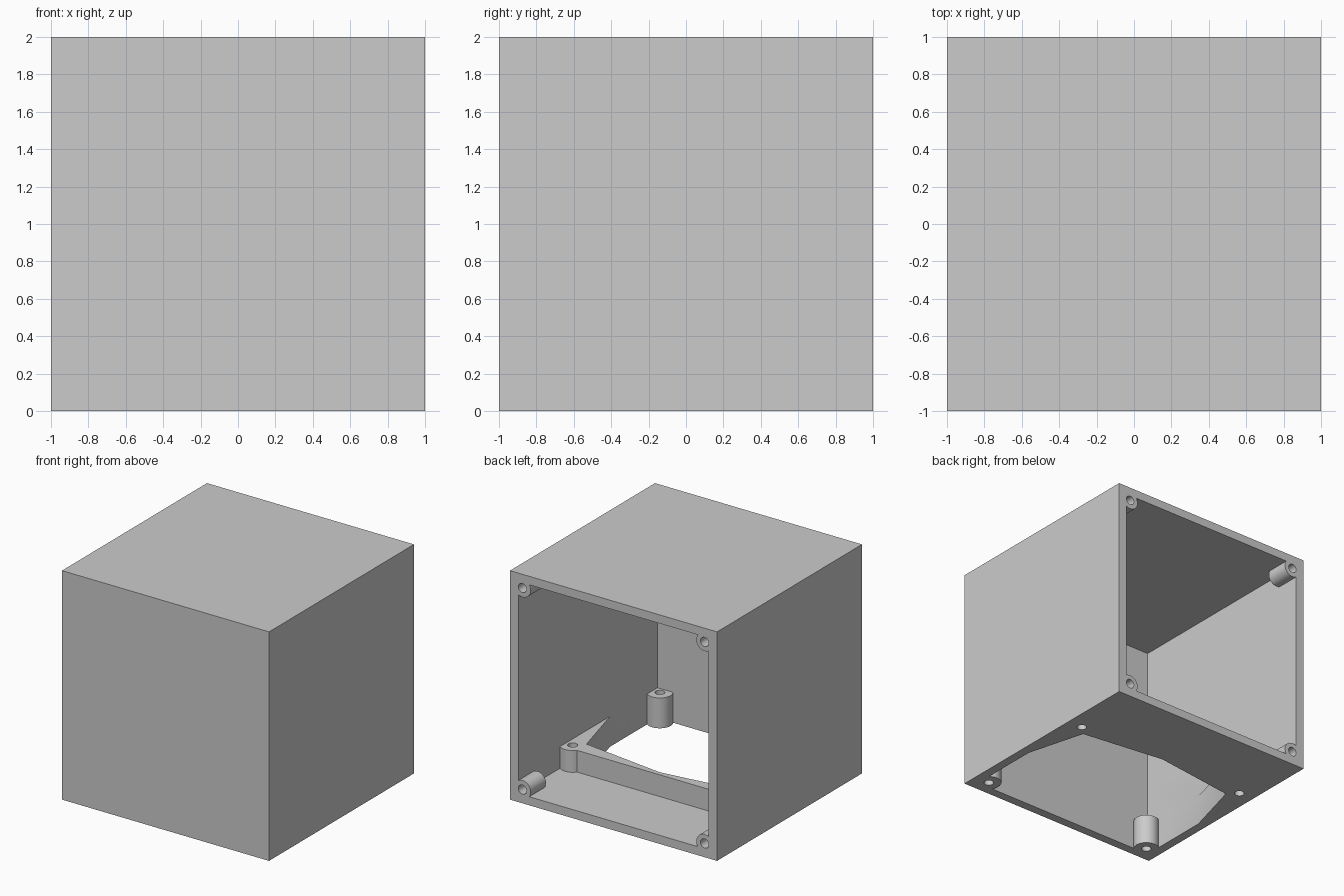
import bpy
from math import radians

if "Cube" in bpy.data.objects:
    bpy.data.objects.remove(bpy.data.objects["Cube"], do_unlink=True)

# One plain grey for the whole housing
grey = bpy.data.materials.new("plain_grey")
grey.use_nodes = True
colour = (0.6, 0.6, 0.6, 1)
grey.diffuse_color = colour
grey.node_tree.nodes["Principled BSDF"].inputs["Base Color"].default_value = colour

INNER = 0.92            # inner face of the side and front walls
FLOOR, ROOF = 0.075, 1.925
LEDGE = 0.265           # top of the raised ledge and its posts


def block(name, low, high):
    """Box between two corners."""
    centre = [(a + b) / 2 for a, b in zip(low, high)]
    bpy.ops.mesh.primitive_cube_add(size=1, location=centre)
    ob = bpy.context.object
    ob.name = name
    ob.scale = [b - a for a, b in zip(low, high)]
    bpy.ops.object.transform_apply(location=True, rotation=True, scale=True)
    ob.data.materials.append(grey)
    return ob


def rod(name, radius, start, length, along_y=False):
    """Cylinder rising along z, or running along -y."""
    x, y, z = start
    centre = (x, y - length / 2, z) if along_y else (x, y, z + length / 2)
    turn = (radians(90), 0, 0) if along_y else (0, 0, 0)
    bpy.ops.mesh.primitive_cylinder_add(vertices=32, radius=radius, depth=length,
                                        location=centre, rotation=turn)
    ob = bpy.context.object
    ob.name = name
    bpy.ops.object.transform_apply(location=True, rotation=True, scale=True)
    ob.data.materials.append(grey)
    return ob


def prism(name, outline, low, high):
    """Upright prism over a flat outline."""
    n = len(outline)
    verts = [(x, y, z) for z in (low, high) for x, y in outline]
    sides = [(i, (i + 1) % n, n + (i + 1) % n, n + i) for i in range(n)]
    mesh = bpy.data.meshes.new(name)
    mesh.from_pydata(verts, [], sides + [tuple(reversed(range(n))), tuple(range(n, 2 * n))])
    ob = bpy.data.objects.new(name, mesh)
    bpy.context.collection.objects.link(ob)
    mesh.materials.append(grey)
    return ob


def combine(target, tool, operation):
    """Apply a boolean, then discard the tool."""
    mod = target.modifiers.new(operation.lower(), "BOOLEAN")
    mod.operation, mod.object, mod.solver = operation, tool, "EXACT"
    bpy.context.view_layer.objects.active = target
    bpy.ops.object.modifier_apply(modifier=mod.name)
    bpy.data.objects.remove(tool, do_unlink=True)


# Housing hollowed from the back, leaving a thick ledge at the bottom
housing = block("housing", (-1, -1, 0), (1, 1, 2))
combine(housing, block("main_cavity", (-INNER, -INNER, LEDGE), (INNER, 1.1, ROOF)), "DIFFERENCE")
combine(housing, block("rear_pocket", (-INNER, 0.405, FLOOR), (INNER, 1.1, 0.5)), "DIFFERENCE")

# Bottom opening with a shallow pointed rear edge
half = [(INNER, -INNER), (INNER, -0.265), (0.775, 0.265)]
outline = half + [(0, 0.366)] + [(-x, y) for x, y in reversed(half)]
combine(housing, prism("bottom_opening", outline, -0.1, 0.6), "DIFFERENCE")

# Screw posts on the bottom and in the corners of the back rim
bottom_spots = [(x, y, 0) for x in (-0.855, 0.855) for y in (-0.86, 0.343)]
back_spots = [(x, 1, z) for x in (-0.88, 0.88) for z in (0.12, 1.88)]
for spot in bottom_spots:
    combine(housing, rod("bottom_post", 0.105, spot, LEDGE), "UNION")
for spot in back_spots:
    combine(housing, rod("back_post", 0.08, spot, 0.21, True), "UNION")

# Screw holes
for x, y, z in bottom_spots:
    combine(housing, rod("bottom_hole", 0.04, (x, y, -0.1), 0.6), "DIFFERENCE")
for x, y, z in back_spots:
    combine(housing, rod("back_hole", 0.04, (x, 1.1, z), 0.28, True), "DIFFERENCE")

bpy.ops.object.select_all(action="DESELECT")
housing.select_set(True)
bpy.context.view_layer.objects.active = housing
bpy.ops.object.shade_smooth_by_angle(angle=radians(30))
